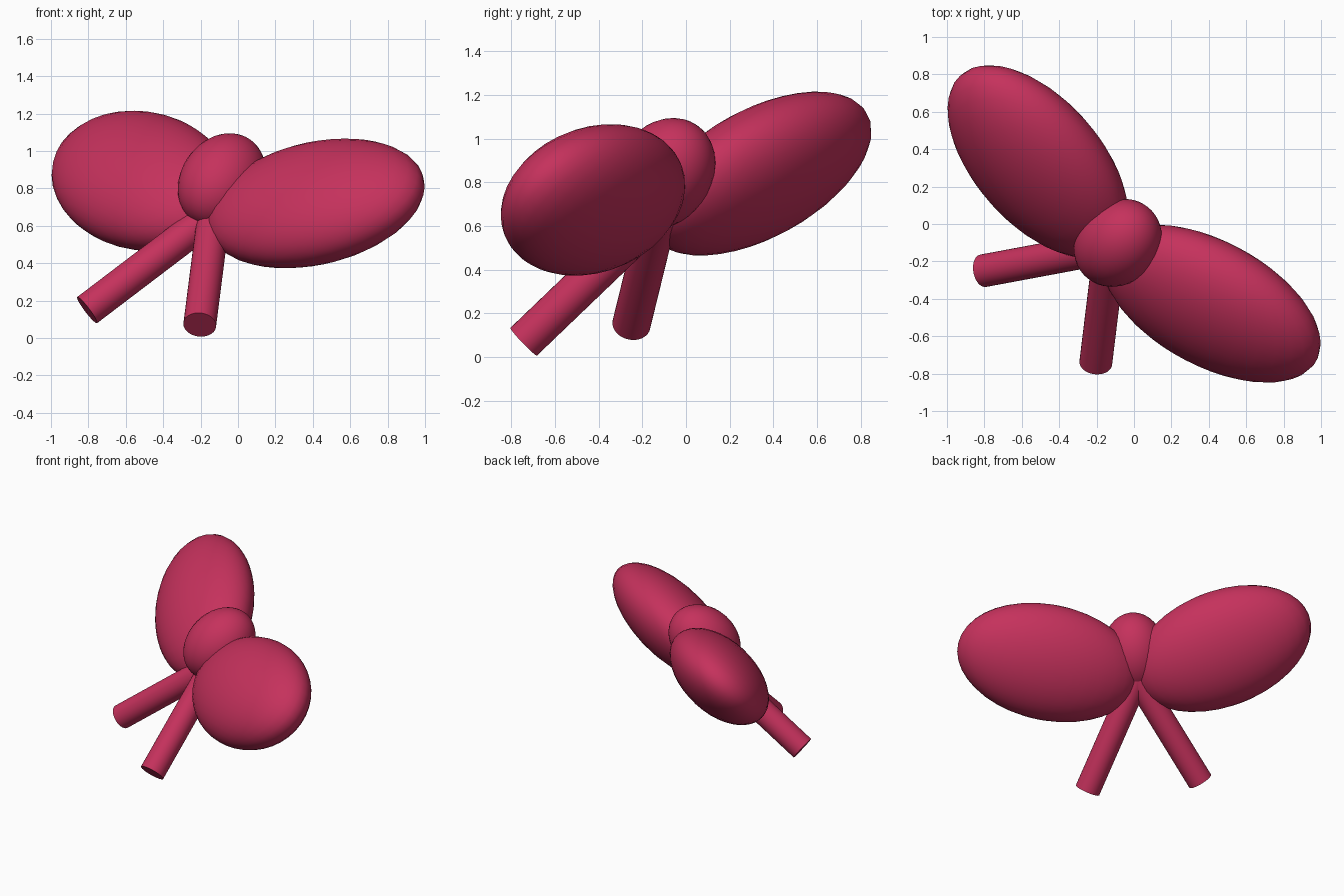
import bpy, math
from mathutils import Matrix, Vector

if "Cube" in bpy.data.objects:
    bpy.data.objects.remove(bpy.data.objects["Cube"])

# Tilted frame of the bow: across (x), thickness (y), up (z)
across = Vector((0.77, -0.63, -0.10)).normalized()
up = Vector((0.496, 0.482, 0.722))
up = (up - across * up.dot(across)).normalized()
thick = up.cross(across)
frame = Matrix((across, thick, up)).transposed().to_4x4()
frame.translation = (-0.05, -0.046, 0.78)

pink = bpy.data.materials.new("raspberry_pink")
pink.diffuse_color = (0.56, 0.031, 0.108, 1)
pink.use_nodes = True
pink.node_tree.nodes["Principled BSDF"].inputs["Base Color"].default_value = pink.diffuse_color


def finish(name, matrix):
    ob = bpy.context.object
    ob.name = name
    ob.data.transform(frame @ matrix)
    ob.data.materials.append(pink)
    bpy.ops.object.shade_smooth_by_angle(angle=math.radians(40))
    return ob


def ellipsoid(name, center, radii, tilt=0):
    bpy.ops.mesh.primitive_uv_sphere_add(segments=32, ring_count=20, radius=1)
    return finish(name, Matrix.Translation(center) @ Matrix.Rotation(tilt, 4, 'Y')
                  @ Matrix.Diagonal((*radii, 1)))


def rod(name, start, end, radius):
    a, b = Vector(start), Vector(end)
    bpy.ops.mesh.primitive_cylinder_add(vertices=32, radius=radius, depth=(b - a).length)
    turn = (b - a).to_track_quat('Z', 'Y').to_matrix().to_4x4()
    return finish(name, Matrix.Translation((a + b) / 2) @ turn)


# Loops and tails, mirrored left and right
for side, s in (("left", -1), ("right", 1)):
    ellipsoid(side + "_loop", (s * 0.603, 0, 0), (0.643, 0.25, 0.405), -s * 0.305)
    rod(side + "_tail", (0, 0, -0.16), (s * 0.391, 0, -0.927), 0.088)

# Knot, sitting slightly forward
ellipsoid("knot", (0, -0.09, 0), (0.22, 0.22, 0.28))
